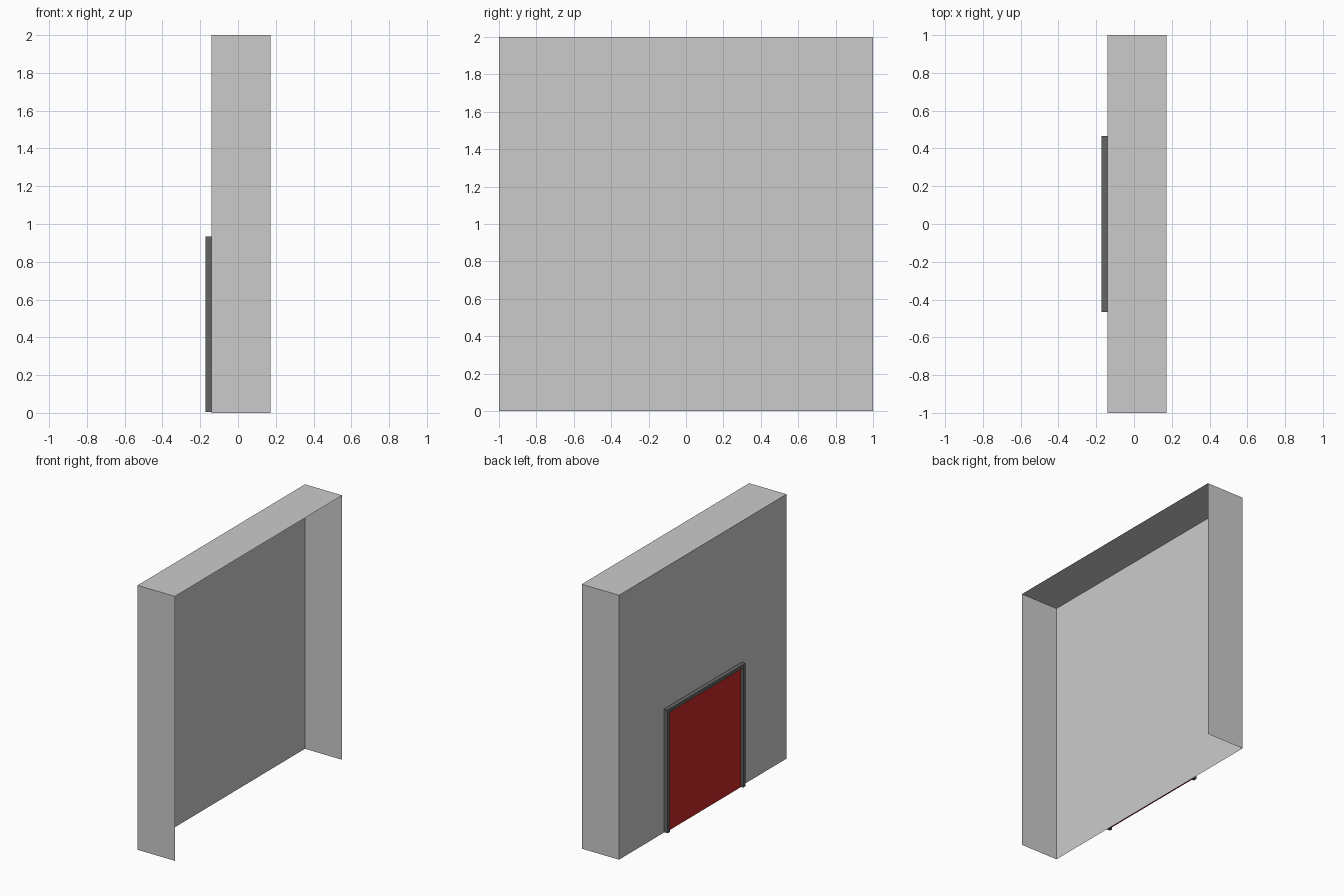
import bpy

if "Cube" in bpy.data.objects:
    bpy.data.objects.remove(bpy.data.objects["Cube"])

X_OPEN, X_WALL, X_FRAME = 0.172, -0.14, -0.172


def make_object(name, verts, faces, mat=None):
    mesh = bpy.data.meshes.new(name)
    mesh.from_pydata(verts, [], faces)
    mesh.update()
    obj = bpy.data.objects.new(name, mesh)
    bpy.context.collection.objects.link(obj)
    if mat:
        mesh.materials.append(mat)
    return obj


def make_material(name, color):
    mat = bpy.data.materials.new(name)
    mat.diffuse_color = (*color, 1)
    mat.use_nodes = True
    mat.node_tree.nodes["Principled BSDF"].inputs["Base Color"].default_value = mat.diffuse_color
    return mat


def extrude_x(name, profile, x0, x1, mat):
    """Solid prism from a counter-clockwise (y, z) outline, x0 < x1."""
    n = len(profile)
    verts = [(x, y, z) for x in (x0, x1) for y, z in profile]
    faces = [tuple(reversed(range(n))), tuple(range(n, 2 * n))]
    faces += [(i, (i + 1) % n, n + (i + 1) % n, n + i) for i in range(n)]
    return make_object(name, verts, faces, mat)


# Wall shell: thin sheets, open at the bottom and towards +x
outline = [(-1, 0), (1, 0), (1, 2), (-1, 2)]
wall_verts = [(x, y, z) for x in (X_WALL, X_OPEN) for y, z in outline]
wall_faces = [(3, 2, 1, 0), (1, 2, 6, 5), (2, 3, 7, 6), (3, 0, 4, 7)]
make_object("wall_shell", wall_verts, wall_faces)

# Door frame: one arch-shaped profile with two posts and a lintel
W, H, T, Z0 = 0.465, 0.935, 0.026, 0.004
arch = [(-W, Z0), (-W + T, Z0), (-W + T, H - T), (W - T, H - T),
        (W - T, Z0), (W, Z0), (W, H), (-W, H)]
extrude_x("door_frame", arch, X_FRAME, X_WALL - 0.0005,
          make_material("dark_grey", (0.13, 0.13, 0.13)))

# Door panel, recessed inside the frame
panel = [(-W + T, Z0), (W - T, Z0), (W - T, H - T), (-W + T, H - T)]
extrude_x("door_panel", panel, -0.154, X_WALL - 0.0005,
          make_material("dark_red", (0.6, 0.02, 0.02)))
